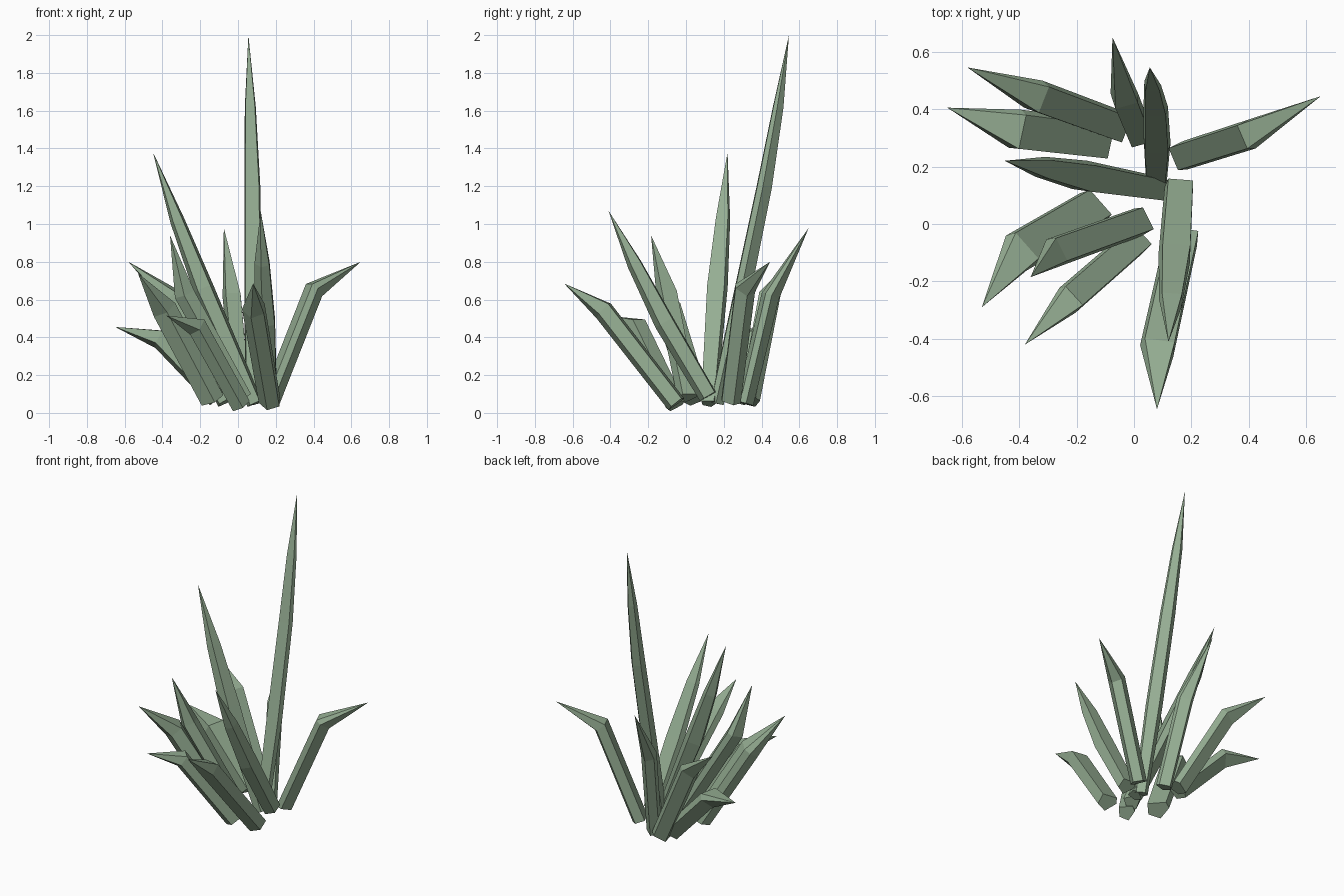
import bpy, bmesh
from mathutils import Vector

mat = bpy.data.materials.new("leaf_green")
mat.diffuse_color = (0.30, 0.42, 0.29, 1)

# Leaf cross-section: flat upper face, wide flanks, keel underneath
SECTION = [(-0.8, 0.75), (0.8, 0.75), (1.0, 0.1), (0.15, -1.0), (-0.85, -0.45)]


def leaf(name, path, width, thick, scales):
    """Sweep the section along path, ending in a pointed tip."""
    pts = [Vector(p) for p in path]
    lean = pts[-1] - pts[0]
    side = lean.cross(Vector((0, 0, 1))).normalized()
    bm = bmesh.new()
    rings = []
    for i, p in enumerate(pts[:-1]):
        t = (pts[i + 1] - p).normalized()
        if i > 0:
            t = (t + (p - pts[i - 1]).normalized()).normalized()
        up = side.cross(t).normalized()
        w, h = width * scales[i] / 2, thick * scales[i] / 2
        rings.append([bm.verts.new(p + side * a * w + up * b * h) for a, b in SECTION])
    n = len(SECTION)
    for r, s in zip(rings, rings[1:]):
        for k in range(n):
            bm.faces.new((r[k], r[(k + 1) % n], s[(k + 1) % n], s[k]))
    tip = bm.verts.new(pts[-1])
    for k in range(n):
        bm.faces.new((rings[-1][k], rings[-1][(k + 1) % n], tip))
    bm.faces.new(rings[0])
    bmesh.ops.recalc_face_normals(bm, faces=bm.faces)
    me = bpy.data.meshes.new(name)
    bm.to_mesh(me)
    bm.free()
    me.materials.append(mat)
    bpy.context.collection.objects.link(bpy.data.objects.new(name, me))


# Tall, gently curved leaves
leaf("tall_back_leaf", [(0.075, 0.16, 0.05), (0.077, 0.285, 0.6), (0.073, 0.41, 1.2),
     (0.063, 0.485, 1.62), (0.055, 0.545, 2.0)], 0.10, 0.10, [0.8, 1, 0.9, 0.62])
leaf("tall_left_leaf", [(0.09, 0.12, 0.05), (-0.18, 0.165, 0.66), (-0.32, 0.195, 1.02),
     (-0.45, 0.22, 1.38)], 0.115, 0.12, [0.75, 1, 0.7])
leaf("tall_front_leaf", [(0.16, 0.12, 0.09), (0.145, -0.11, 0.48), (0.13, -0.27, 0.79),
     (0.12, -0.41, 1.07)], 0.12, 0.12, [0.9, 1, 0.72])

# Short leaves: straight blade, then a bent pointed tip
SHORT = [
    ("back_leaf", (0.02, 0.31, 0.05), (-0.035, 0.445, 0.62), (-0.075, 0.65, 0.98), 0.10, 0.10),
    ("right_leaf", (0.17, 0.24, 0.06), (0.405, 0.315, 0.655), (0.65, 0.445, 0.80), 0.11, 0.11),
    ("back_left_leaf", (-0.06, 0.34, 0.06), (-0.345, 0.445, 0.61), (-0.58, 0.545, 0.80), 0.12, 0.12),
    ("left_leaf", (-0.11, 0.29, 0.08), (-0.41, 0.325, 0.395), (-0.65, 0.405, 0.455), 0.15, 0.12),
    ("front_left_leaf", (-0.145, 0.05, 0.07), (-0.40, -0.10, 0.55), (-0.53, -0.29, 0.74), 0.15, 0.13),
    ("inner_left_leaf", (0.02, 0.005, 0.08), (-0.285, -0.105, 0.63), (-0.36, -0.185, 0.94), 0.11, 0.11),
    ("low_front_leaf", (0.01, -0.06, 0.04), (-0.225, -0.265, 0.46), (-0.38, -0.42, 0.515), 0.11, 0.11),
    ("front_leaf", (0.17, -0.05, 0.05), (0.085, -0.435, 0.545), (0.08, -0.645, 0.685), 0.13, 0.12),
]
for name, base, bend, end, w, h in SHORT:
    leaf(name, [base, bend, end], w, h, [0.95, 1])
